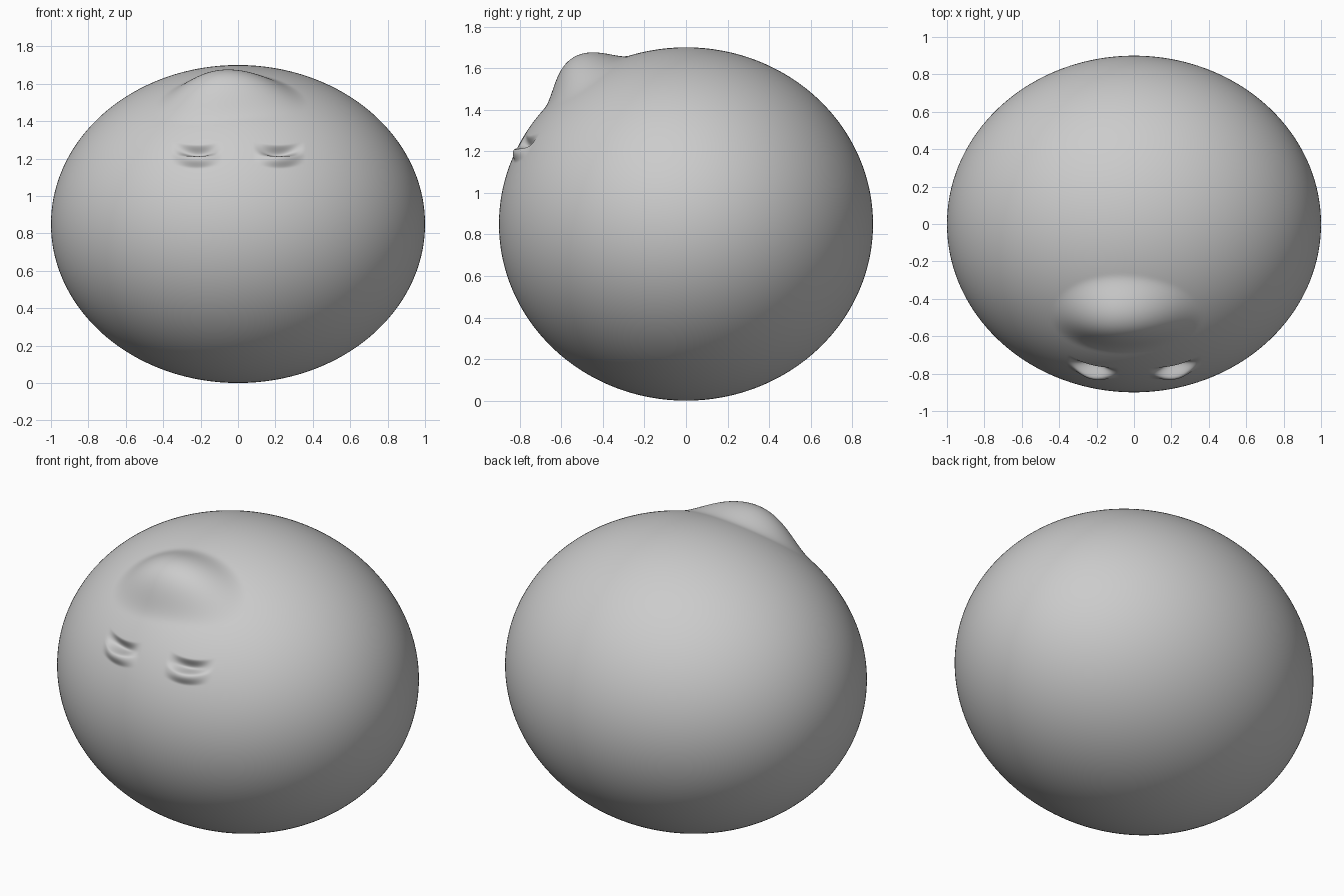
import bpy, bmesh, math
from mathutils import Vector

cube = bpy.data.objects.get("Cube")
if cube:
    bpy.data.objects.remove(cube, do_unlink=True)

RADII = Vector((1.0, 0.9, 0.85))


def bell(t):
    """Smooth bump: 1 at t = 0, 0 at |t| >= 1."""
    return (1 - t * t) ** 2 if abs(t) < 1 else 0.0


def brow_height(p):
    # Lopsided dome, steeper at the back and on its right side
    dx = (p.x + 0.08) / (0.37 if p.x < -0.08 else 0.45)
    dy = (p.y + 0.49) / (0.22 if p.y > -0.49 else 0.2)
    return 0.105 * bell(math.hypot(dx, dy))


def eye_height(p):
    # Groove above a soft lower lid, curving up at the corners
    if p.y > 0:
        return 0.0
    dx = (abs(p.x) - 0.22) / 0.14
    dz = p.z - 1.235 - 0.025 * dx * dx
    groove = -0.04 * bell(dz / 0.04)
    lid = 0.03 * bell((dz + 0.045) / 0.045)
    return (groove + lid) * bell(dx)


# Round body with a finer grid around the eyes
bm = bmesh.new()
bmesh.ops.create_uvsphere(bm, u_segments=288, v_segments=180, radius=1)
fine = [e for e in bm.edges
        if all(v.co.y < 0 and abs(v.co.x) < 0.42 and 0.3 < v.co.z < 0.62 for v in e.verts)]
bmesh.ops.subdivide_edges(bm, edges=fine, cuts=2, use_grid_fill=True)

# Stretch to size, then raise the brow and press in the eyes
for v in bm.verts:
    unit = v.co.normalized()
    normal = Vector([u / r for u, r in zip(unit, RADII)]).normalized()
    p = Vector([u * r for u, r in zip(unit, RADII)]) + Vector((0, 0, RADII.z))
    height = eye_height(p)
    if p.z > RADII.z:
        height += brow_height(p)
    v.co = p + normal * height

mesh = bpy.data.meshes.new("round_head")
bm.to_mesh(mesh)
bm.free()
head = bpy.data.objects.new("round_head", mesh)
bpy.context.collection.objects.link(head)

# Plain grey finish
grey = bpy.data.materials.new("plain_grey")
grey.use_nodes = True
colour = (0.6, 0.6, 0.6, 1)
grey.diffuse_color = colour
grey.node_tree.nodes["Principled BSDF"].inputs["Base Color"].default_value = colour
mesh.materials.append(grey)
mesh.shade_smooth()
